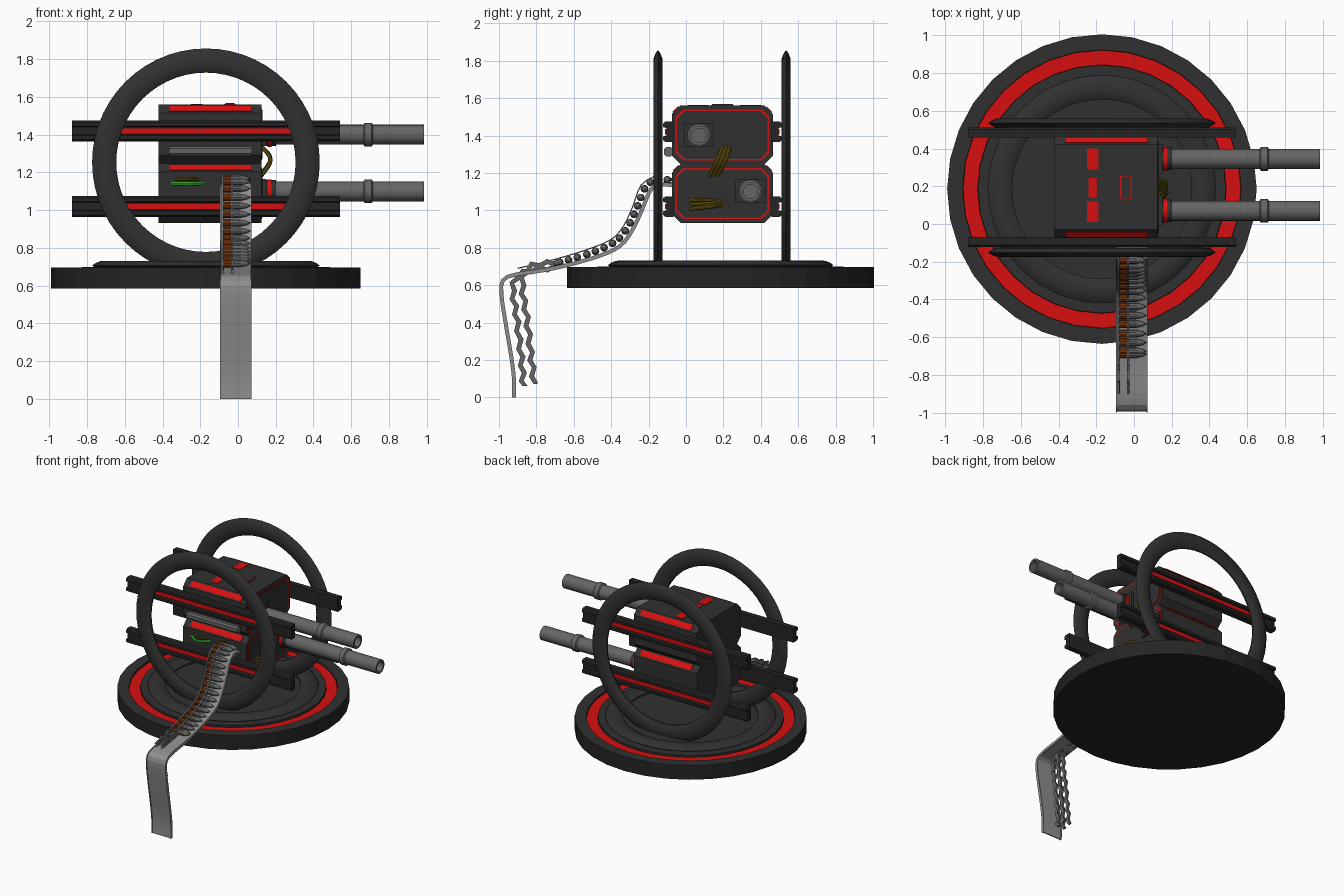
import bpy, bmesh, math
from mathutils import Vector

if "Cube" in bpy.data.objects:
    bpy.data.objects.remove(bpy.data.objects["Cube"])

def material(name, r, g, b):
    m = bpy.data.materials.new(name)
    m.diffuse_color = (r, g, b, 1)
    m.use_nodes = True
    m.node_tree.nodes["Principled BSDF"].inputs["Base Color"].default_value = m.diffuse_color
    return m

DARK = material("charcoal", 0.030, 0.030, 0.030)
BLACK = material("near_black", 0.018, 0.018, 0.018)
RED = material("red", 0.68, 0.005, 0.005)
STEEL = material("steel_grey", 0.13, 0.13, 0.13)
PLATE = material("light_grey", 0.27, 0.27, 0.27)
BROWN = material("casing_brown", 0.16, 0.035, 0.006)
OLIVE = material("olive_cable", 0.13, 0.095, 0.004)
GREEN = material("green_cable", 0.06, 0.55, 0.06)
MID = 0.195          # y of the body's mirror plane
CX = -0.17           # x centre of base and rings

def make(name, verts, faces, mat, smooth=False):
    me = bpy.data.meshes.new(name)
    me.from_pydata([tuple(v) for v in verts], [], faces)
    bm = bmesh.new()
    bm.from_mesh(me)
    bmesh.ops.remove_doubles(bm, verts=bm.verts, dist=1e-5)
    bmesh.ops.recalc_face_normals(bm, faces=bm.faces)
    bm.to_mesh(me)
    bm.free()
    me.materials.append(mat)
    ob = bpy.data.objects.new(name, me)
    bpy.context.collection.objects.link(ob)
    if smooth:
        bpy.ops.object.select_all(action='DESELECT')
        ob.select_set(True)
        bpy.context.view_layer.objects.active = ob
        bpy.ops.object.shade_smooth_by_angle(angle=math.radians(35))
    return ob

def prism(name, prof, x0, x1, mat):
    """Extrude a (y, z) outline along x."""
    n = len(prof)
    v = [(x, y, z) for x in (x0, x1) for y, z in prof]
    f = [(i, (i + 1) % n, n + (i + 1) % n, n + i) for i in range(n)]
    return make(name, v, f + [tuple(range(n)), tuple(range(n, 2 * n))], mat)

def box(name, x0, x1, y0, y1, z0, z1, mat):
    return prism(name, [(y0, z0), (y1, z0), (y1, z1), (y0, z1)], x0, x1, mat)

def lathe(name, prof, c, axis, seg, mat, closed=False, smooth=True):
    """Spin an (r, h) profile round the given axis through c."""
    v, f, n = [], [], len(prof)
    for s in range(seg):
        a = 2 * math.pi * s / seg
        for r, h in prof:
            p, q = r * math.cos(a), r * math.sin(a)
            d = {'x': (h, p, q), 'y': (p, h, q), 'z': (p, q, h)}[axis]
            v.append(Vector(c) + Vector(d))
    for s in range(seg):
        t = (s + 1) % seg
        for i in range(n if closed else n - 1):
            j = (i + 1) % n
            f.append((s * n + i, s * n + j, t * n + j, t * n + i))
    return make(name, v, f, mat, smooth)

def spline(pts, step):
    """Evenly spaced points on a smooth curve through pts."""
    P = [Vector(p) for p in pts]
    P = [2 * P[0] - P[1]] + P + [2 * P[-1] - P[-2]]
    dense = []
    for a, b, c, d in zip(P, P[1:], P[2:], P[3:]):
        for k in range(24):
            t = k / 24
            dense.append(0.5 * (2 * b + (c - a) * t + (2 * a - 5 * b + 4 * c - d) * t * t
                                + (3 * b - a - 3 * c + d) * t ** 3))
    dense.append(P[-2])
    out, acc = [dense[0]], 0
    for a, b in zip(dense, dense[1:]):
        acc += (b - a).length
        if acc >= step:
            out.append(b)
            acc = 0
    if (out[-1] - dense[-1]).length > step * 0.3:
        out.append(dense[-1])
    return out

def ribbon(name, path, x0, x1, span, mat):
    """Strip following a (y, z) path; span(i) gives its two normal offsets."""
    lo, hi = [], []
    for i, p in enumerate(path):
        t = (path[min(i + 1, len(path) - 1)] - path[max(i - 1, 0)]).normalized()
        n = Vector((t.y, -t.x))
        a, b = span(i)
        lo.append(p + n * a)
        hi.append(p + n * b)
    n, v, f = len(path), [], []
    for l, h in zip(lo, hi):
        v += [(x0, *l), (x1, *l), (x1, *h), (x0, *h)]
    for i in range(n - 1):
        for k in range(4):
            m = (k + 1) % 4
            f.append((4 * i + k, 4 * i + m, 4 * i + 4 + m, 4 * i + 4 + k))
    return make(name, v, f + [(0, 1, 2, 3), tuple(range(4 * n - 4, 4 * n))], mat)

def cable(name, a, mid, b, mat, r=0.011):
    path = spline([a, mid, b], 0.015)
    n, seg, v, f = len(path), 8, [], []
    for i, p in enumerate(path):
        t = (path[min(i + 1, n - 1)] - path[max(i - 1, 0)]).normalized()
        u = t.cross((Vector(b) - Vector(a)).cross(Vector(mid) - Vector(a))).normalized()
        w = t.cross(u)
        v += [p + r * (u * math.cos(k * math.tau / seg) + w * math.sin(k * math.tau / seg)) for k in range(seg)]
    for i in range(n - 1):
        for k in range(seg):
            m = (k + 1) % seg
            f.append((i * seg + k, i * seg + m, i * seg + seg + m, i * seg + seg + k))
    f += [tuple(range(seg)), tuple(range((n - 1) * seg, n * seg))]
    make(name, v, f, mat, True)

def flip(prof):
    return [(2 * MID - y, z) for y, z in prof]

# round base with a sunken red channel
base_c = (CX, 0.185, 0)
lathe("base_disc", [(0, .585), (.82, .585), (.82, .695), (.738, .695), (.735, .68), (.66, .68),
                    (.657, .695), (.44, .695), (0, .695)], base_c, 'z', 32, BLACK, smooth=False)
lathe("base_top", [(.82, .697), (.738, .697), (.738, .69), (.82, .69)], base_c, 'z', 32, DARK, True, False)
lathe("base_inner_top", [(0, .699), (.657, .699), (.657, .69), (0, .69)], base_c, 'z', 32, DARK, smooth=False)
lathe("base_red_channel", [(.738, .678), (.738, .684), (.657, .684), (.657, .678)], base_c, 'z', 32, RED, True, False)

# one flat ring and two upright rings share a cross-section
ring = [(.603, 0), (.585, .013), (.56, .023), (.53, .025), (.50, .021), (.475, .006),
        (.475, -.006), (.50, -.021), (.53, -.025), (.56, -.023), (.585, -.013)]
lathe("base_ring", ring, (CX, 0.185, 0.707), 'z', 56, DARK, True)
for side, y in (("front", -0.15), ("back", 0.535)):
    lathe(side + "_ring", ring, (CX, y, 1.254), 'y', 56, DARK, True)

# two stacked bevelled housings with red corner outlines
def octagon(y0, y1, z0, z1, c):
    return [(y0 + c, z0), (y1 - c, z0), (y1, z0 + c), (y1, z1 - c),
            (y1 - c, z1), (y0 + c, z1), (y0, z1 - c), (y0, z0 + c)]

Y0, Y1 = -0.075, 0.465
for level, z0, z1 in (("lower", .933, 1.247), ("upper", 1.247, 1.56)):
    prism(level + "_housing", octagon(Y0, Y1, z0, z1, .045), -.42, .125, DARK)
    for name, g, h, mat in (("red_outline", .020, .003, RED), ("end_panel", .028, .006, DARK)):
        prism(level + "_" + name, octagon(Y0 + g, Y1 - g, z0 + g, z1 - g, .04), .12, .125 + h, mat)
    # red strips lying on the upper bevels
    strip = [(Y0 + .008, z1 - .037), (Y0 + .036, z1 - .009), (Y0 + .033, z1 - .004), (Y0 + .003, z1 - .034)]
    prism(level + "_front_red_strip", strip, -.365, .075, RED)
    prism(level + "_back_red_strip", flip(strip), -.365, .075, RED)

# top markings and hatch
for i, (x0, x1, y0, y1) in enumerate([(-.25, -.187, .29, .40), (-.24, -.197, .14, .245), (-.25, -.187, .01, .12)]):
    box(f"top_red_plate_{i}", x0, x1, y0, y1, 1.555, 1.564, RED)
box("top_hatch_rim", -.073, -.012, .135, .255, 1.555, 1.564, RED)
box("top_hatch", -.066, -.019, .138, .252, 1.555, 1.568, DARK)
# front grey plate
prism("front_grey_plate", octagon(-.118, -.07, 1.288, 1.338, .012), -.365, .075, STEEL)

# four side rails with recessed red stripes
for level, z in (("lower", 1.02), ("upper", 1.42)):
    rail = [(-.068, z - .055), (-.11, z - .055), (-.122, z - .045), (-.122, z - .025), (-.105, z - .02),
            (-.105, z + .02), (-.122, z + .025), (-.122, z + .045), (-.11, z + .055), (-.068, z + .055)]
    stripe = [(-.102, z - .014), (-.102, z + .014), (-.111, z + .014), (-.111, z - .014)]
    for side, fn in (("front", lambda p: p), ("back", flip)):
        prism(f"{side}_{level}_rail", fn(rail), -.88, .54, BLACK)
        prism(f"{side}_{level}_rail_stripe", fn(stripe), -.69, .35, RED)

# hollow barrels with collars and mounts
for level, y, z in (("upper", .07, 1.40), ("lower", .345, 1.10)):
    c = (0, y, z)
    box(level + "_barrel_plate", .12, .15, y - .08, y + .08, z - .06, z + .065, DARK)
    lathe(level + "_barrel_socket", [(0, .14), (.06, .14), (.06, .202), (0, .202)], c, 'x', 12, DARK)
    lathe(level + "_barrel_red_band", [(.05, .157), (.064, .157), (.064, .177), (.05, .177)], c, 'x', 12, RED, True)
    lathe(level + "_barrel", [(0, .19), (.053, .19), (.053, .665), (.063, .672), (.063, .708), (.053, .715),
                              (.053, .985), (.038, .985), (.038, .75), (0, .75)], c, 'x', 24, STEEL)

# cable bundles
for i in range(3):
    d = .024 * i
    cable(f"end_cable_{i}", (.115, .12 + d, 1.17 + .004 * i), (.172, .165 + d, 1.265 + .004 * i),
          (.115, .20 + d * .8, 1.35), OLIVE)
    cable(f"low_cable_{i}", (.115, .005, 1.005 + d), (.16, .105, 1.017 + d * .8), (.115, .21, 1.03 + d * .3), OLIVE)
cable("front_olive_cable", (-.34, -.06, 1.165), (-.27, -.105, 1.165), (-.20, -.06, 1.165), OLIVE, .009)
cable("front_green_cable", (-.365, -.06, 1.142), (-.27, -.115, 1.142), (-.17, -.06, 1.142), GREEN, .010)

# feed chute
chute = spline([(-.06, 1.135), (-.15, 1.137), (-.195, 1.10), (-.237, 1.0), (-.29, .89), (-.36, .805),
                (-.50, .745), (-.72, .688), (-.92, .655), (-.982, .62), (-.985, .53), (-.962, .38),
                (-.932, .2), (-.92, .09), (-.92, 0)], .03)
ribbon("chute_floor", chute, -.094, .07, lambda i: (-.004, .004), PLATE)
for side, x in (("left", -.096), ("right", .066)):
    ribbon(side + "_chute_lip", chute, x, x + .006, lambda i: (-.011, .010), PLATE)

# cartridges laid along the chute
rounds = spline([(-.10, 1.163), (-.17, 1.163), (-.222, 1.115), (-.262, 1.015), (-.313, .908), (-.38, .832),
                 (-.51, .772), (-.69, .717)], .046)
for i, p in enumerate(rounds):
    c = (0, p.x, p.y)
    lathe(f"casing_{i}", [(0, -.088), (.021, -.088), (.021, -.034), (0, -.034)], c, 'x', 10, BROWN)
    lathe(f"bullet_{i}", [(0, -.034), (.020, -.034), (.020, .01), (.013, .045), (0, .068)], c, 'x', 10, STEEL)

# link strips: smooth over the cartridges, ragged where they hang empty
outer = [(-.16, 1.187), (-.24, 1.135), (-.285, 1.02), (-.335, .915), (-.40, .845), (-.53, .79), (-.72, .733)]
over = spline(outer + [(-.90, .69)], .03)
hang_a = spline([(-.70, .695), (-.86, .672), (-.925, .60), (-.905, .42), (-.88, .2), (-.87, .06)], .04)
hang_b = spline([(-.70, .72), (-.83, .70), (-.875, .61), (-.85, .42), (-.825, .2), (-.81, .06)], .04)
for side, x in (("left", -.088), ("right", -.038)):
    ribbon(side + "_link_strip", over, x, x + .012, lambda i: (-.003, .003), STEEL)
    ribbon(side + "_hanging_links_outer", hang_a, x, x + .014,
           lambda i: (-.024, .004) if i % 2 else (-.004, .022), STEEL)
    ribbon(side + "_hanging_links_inner", hang_b, x, x + .014,
           lambda i: (-.004, .024) if i % 2 else (-.022, .004), STEEL)
